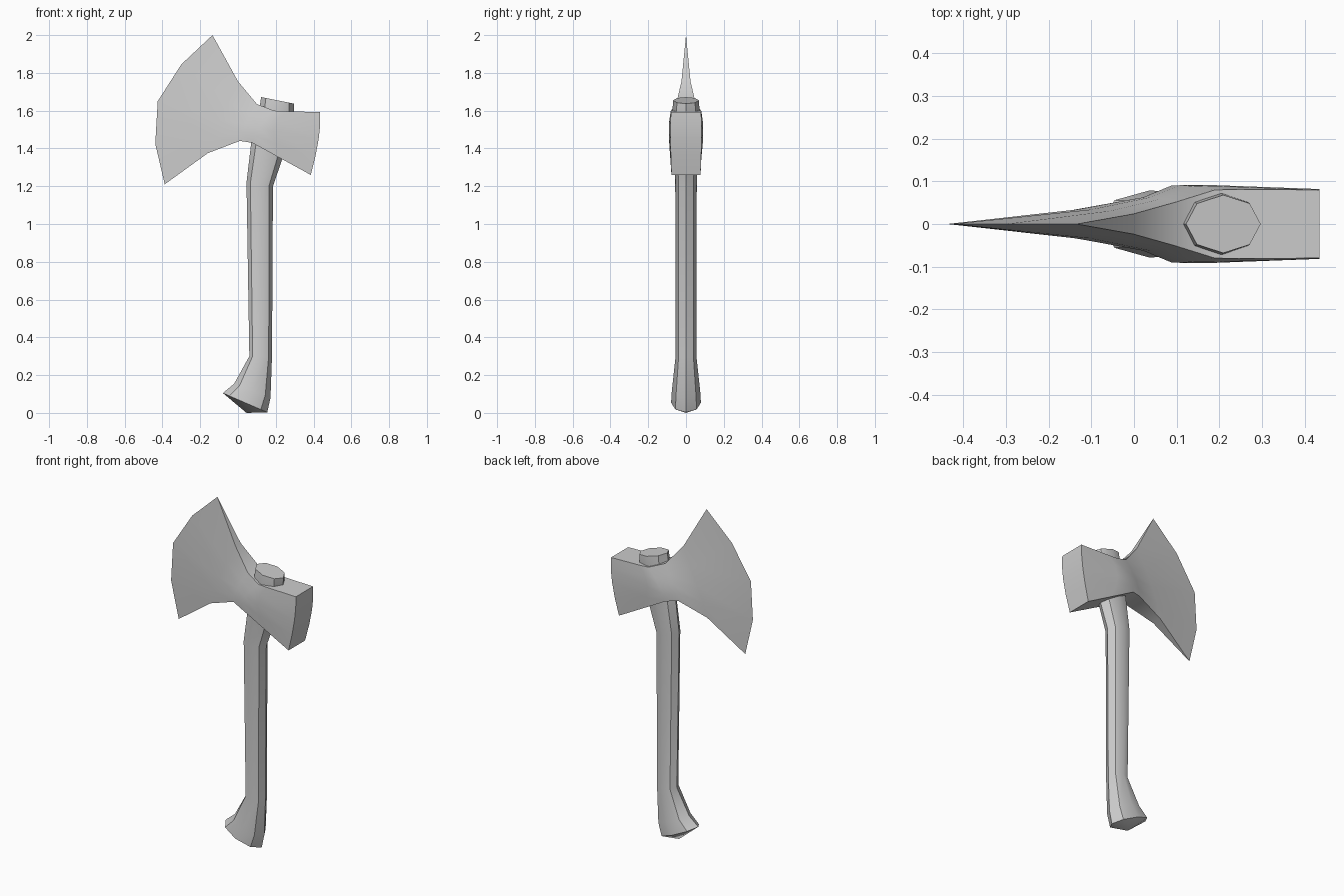
import bpy, bmesh, math

if "Cube" in bpy.data.objects:
    bpy.data.objects.remove(bpy.data.objects["Cube"])


def finish(bm, name, angle):
    bmesh.ops.recalc_face_normals(bm, faces=bm.faces)
    mesh = bpy.data.meshes.new(name)
    bm.to_mesh(mesh)
    bm.free()
    obj = bpy.data.objects.new(name, mesh)
    bpy.context.collection.objects.link(obj)
    bpy.ops.object.select_all(action='DESELECT')
    obj.select_set(True)
    bpy.context.view_layer.objects.active = obj
    bpy.ops.object.shade_smooth_by_angle(angle=math.radians(angle))
    return obj


def bridge(bm, rings):
    for a, b in zip(rings, rings[1:]):
        n = len(a)
        for i in range(n):
            j = (i + 1) % n
            bm.faces.new((a[i], a[j], b[j], b[i]))


# Handle: octagonal rings given as left (x, z), right (x, z), half depth
bm = bmesh.new()
sections = [
    ((-0.08, 0.105), (0.155, 0.003), 0.079),
    ((-0.02, 0.155), (0.172, 0.08), 0.075),
    ((0.06, 0.30), (0.18, 0.30), 0.055),
    ((0.045, 1.22), (0.185, 1.20), 0.057),
    ((0.07, 1.43), (0.235, 1.345), 0.06),
    ((0.115, 1.62), (0.295, 1.58), 0.072),
    ((0.122, 1.672), (0.297, 1.637), 0.068),
]
rings = []
for (lx, lz), (rx, rz), hy in sections:
    ring = []
    for i in range(8):
        a = i * math.pi / 4
        c = math.cos(a) / 2
        ring.append(bm.verts.new(((lx + rx) / 2 + c * (rx - lx),
                                  hy * math.sin(a),
                                  (lz + rz) / 2 + c * (rz - lz))))
    rings.append(ring)
bridge(bm, rings)
bm.faces.new(rings[-1])
# Slightly pointed butt of the handle
tip = bm.verts.new((0.045, 0, 0.0))
for i in range(8):
    bm.faces.new((rings[0][i], rings[0][(i + 1) % 8], tip))
finish(bm, "handle", 40)

# Axe head: top, middle and bottom (x, z, half thickness) per station
bm = bmesh.new()
edge = [(-0.135, 2.0), (-0.30, 1.845), (-0.425, 1.65), (-0.438, 1.425), (-0.388, 1.21)]
stations = [
    ((0.0, 1.755, 0.024), (-0.10, 1.55, 0.034), (-0.16, 1.375, 0.03)),
    ((0.10, 1.635, 0.052), (0.04, 1.53, 0.063), (0.01, 1.44, 0.058)),
    ((0.19, 1.60, 0.08), (0.11, 1.51, 0.091), (0.075, 1.43, 0.084)),
    ((0.25, 1.597, 0.081), (0.19, 1.49, 0.091), (0.23, 1.345, 0.081)),
    ((0.435, 1.592, 0.08), (0.427, 1.45, 0.082), (0.385, 1.26, 0.077)),
]
edge_verts = [bm.verts.new((x, 0, z)) for x, z in edge]
loops = [edge_verts + edge_verts[::-1]]
for top, mid, bot in stations:
    pts = []
    for k in range(5):
        t = k / 4
        w = ((1 - t) * (1 - 2 * t), 4 * t * (1 - t), t * (2 * t - 1))
        pts.append([w[0] * p + w[1] * q + w[2] * r for p, q, r in zip(top, mid, bot)])
    loops.append([bm.verts.new((x, -y, z)) for x, z, y in pts]
                 + [bm.verts.new((x, y, z)) for x, z, y in pts[::-1]])
# Cutting edge: both sides share the same vertices
for i in range(10):
    j = (i + 1) % 10
    corners = []
    for v in (loops[0][i], loops[0][j], loops[1][j], loops[1][i]):
        if v not in corners:
            corners.append(v)
    bm.faces.new(corners)
bridge(bm, loops[1:])
# Flat poll at the back
poll = loops[-1]
for k in range(4):
    bm.faces.new((poll[k], poll[k + 1], poll[8 - k], poll[9 - k]))
finish(bm, "axe_head", 30)
